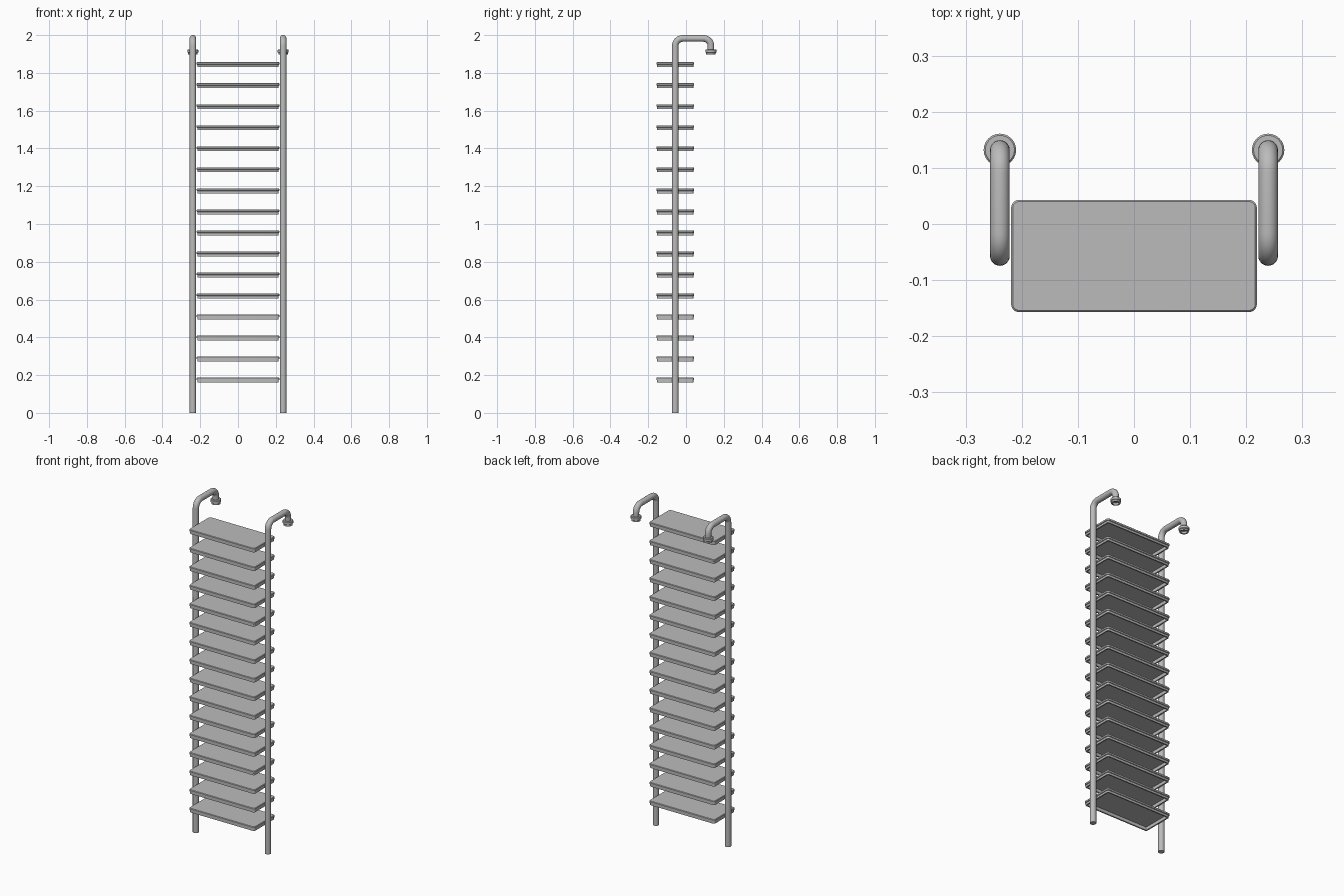
import bpy, bmesh, math
from mathutils import Vector

cube = bpy.data.objects.get("Cube")
if cube:
    bpy.data.objects.remove(cube, do_unlink=True)

steel = bpy.data.materials.new("grey_steel")
steel.use_nodes = True
steel.diffuse_color = (0.5, 0.5, 0.5, 1)
steel.node_tree.nodes["Principled BSDF"].inputs["Base Color"].default_value = (0.5, 0.5, 0.5, 1)


def skin_rings(name, rings, close=False, angle=35):
    """Join matching rings of points into a surface."""
    bm = bmesh.new()
    loops = [[bm.verts.new(p) for p in ring] for ring in rings]
    n = len(loops[0])
    pairs = list(zip(loops, loops[1:]))
    if close:
        pairs.append((loops[-1], loops[0]))
    for a, b in pairs:
        for i in range(n):
            j = (i + 1) % n
            bm.faces.new((a[i], a[j], b[j], b[i]))
    if not close:
        bm.faces.new(loops[0])
        bm.faces.new(loops[-1])
    bmesh.ops.recalc_face_normals(bm, faces=bm.faces)
    mesh = bpy.data.meshes.new(name)
    bm.to_mesh(mesh)
    bm.free()
    mesh.materials.append(steel)
    obj = bpy.data.objects.new(name, mesh)
    bpy.context.collection.objects.link(obj)
    bpy.ops.object.select_all(action='DESELECT')
    obj.select_set(True)
    bpy.context.view_layer.objects.active = obj
    bpy.ops.object.shade_smooth_by_angle(angle=math.radians(angle))
    return obj


def rounded_ring(inset, z):
    """Rounded rectangle outline of a tread, pulled in by inset."""
    hx, hy, r = 0.219 - inset, 0.1 - inset, max(0.014 - inset, 0.004)
    pts = []
    for q, (sx, sy) in enumerate(((1, 1), (-1, 1), (-1, -1), (1, -1))):
        for k in range(6):
            a = (q + k / 5) * math.pi / 2
            pts.append((sx * (hx - r) + r * math.cos(a),
                        sy * (hy - r) + r * math.sin(a) - 0.057, z))
    return pts


# Treads: shallow trays, open underneath, with a stepped edge
TREAD = ((0.003, 0.013), (0, 0.010), (0, 0.001), (0.004, -0.001),
         (0.004, -0.013), (0.012, -0.013), (0.012, 0.006))
for i in range(16):
    z = 0.174 + i * 0.1113
    skin_rings(f"tread_{i + 1}", [rounded_ring(d, z + h) for d, h in TREAD])

# Rails: straight tube with two bends over the top
RAIL_R, RAIL_Y, HOOK_Y, TOP = 0.0175, -0.057, 0.132, 1.9825
BEND = 0.04


def rail_path():
    path = [(RAIL_Y, 0, 0)]
    for cy, start in ((RAIL_Y + BEND, math.pi), (HOOK_Y - BEND, math.pi / 2)):
        for k in range(9):
            a = start - k / 8 * math.pi / 2
            path.append((cy + BEND * math.cos(a), TOP - BEND + BEND * math.sin(a),
                         math.pi - a))
    path.append((HOOK_Y, 1.91, math.pi))
    return path


def circle(x, y, z, r, tilt=0, n=24):
    """Circle whose axis leans from up towards the back by tilt."""
    ring = []
    for k in range(n):
        a = 2 * math.pi * k / n
        c = r * math.cos(a)
        ring.append(Vector((x + r * math.sin(a), y + c * math.cos(tilt),
                            z - c * math.sin(tilt))))
    return ring


# Mounting collars: lathe profile (radius, height) with an open socket below
COLLAR = ((0.0175, 1.925), (0.026, 1.925), (0.029, 1.922), (0.029, 1.909),
          (0.025, 1.906), (0.025, 1.897), (0.017, 1.897), (0.017, 1.915))

for side, x in (("left", 0.239), ("right", -0.239)):
    skin_rings(f"{side}_rail", [circle(x, y, z, RAIL_R, t) for y, z, t in rail_path()])
    skin_rings(f"{side}_collar", [circle(x, HOOK_Y, z, r) for r, z in COLLAR], close=True)
